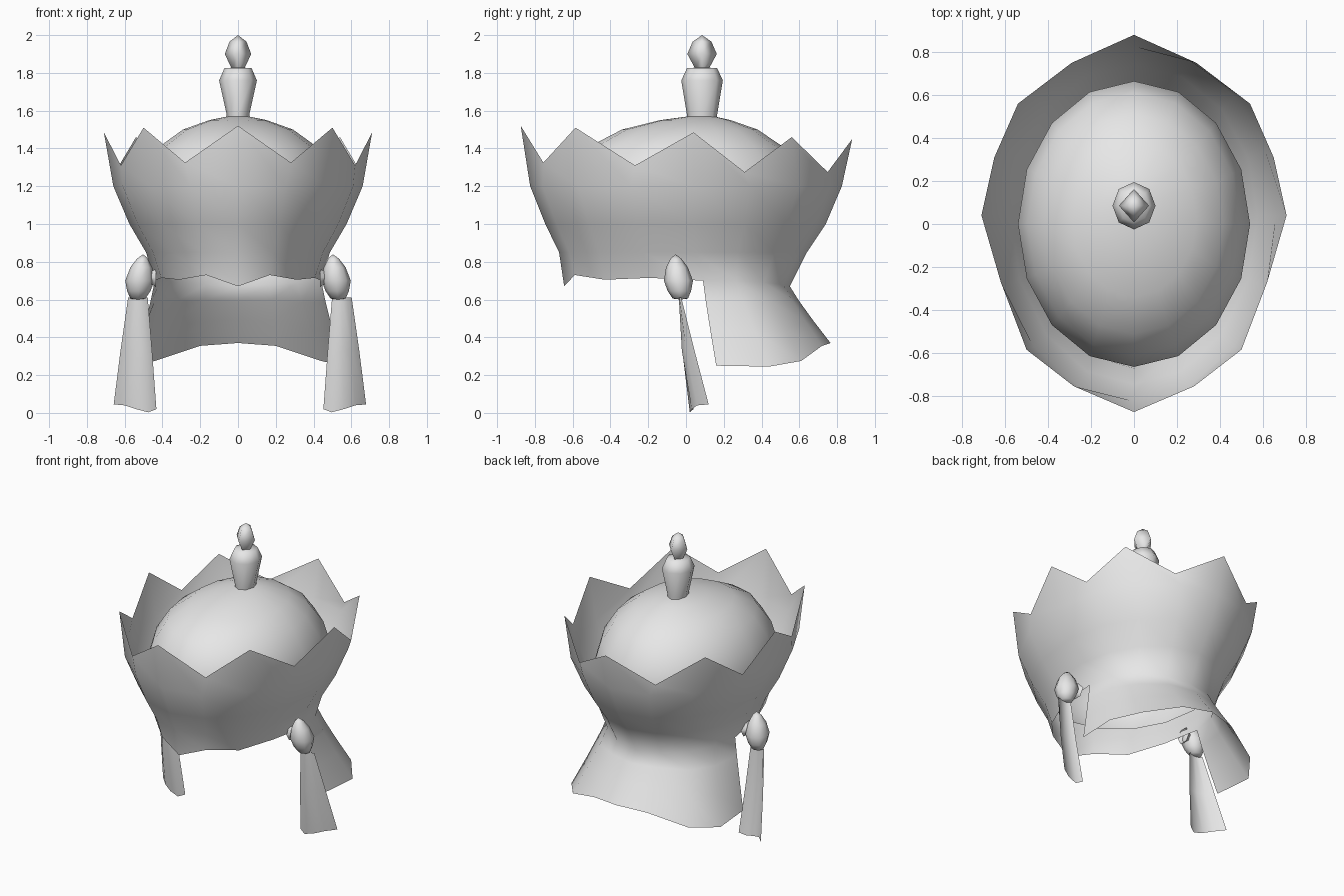
import bpy, bmesh, math

if "Cube" in bpy.data.objects:
    bpy.data.objects.remove(bpy.data.objects["Cube"])

grey = bpy.data.materials.new("light grey")
grey.diffuse_color = (0.8, 0.8, 0.8, 1)
grey.use_nodes = True
grey.node_tree.nodes["Principled BSDF"].inputs["Base Color"].default_value = grey.diffuse_color


def make_sheet(name, rows, closed=False, outward=False, skirt=(), start=0):
    """Skin a grid of points; closed joins the last column to the first.
    skirt adds open rows below the last row, beginning at column start."""
    bm = bmesh.new()
    grid = [[bm.verts.new(p) for p in r] for r in rows]
    n = len(rows[0])
    for a, b in zip(grid, grid[1:]):
        for i in range(n if closed else n - 1):
            j = (i + 1) % n
            bm.faces.new((a[i], a[j], b[j], b[i]))
    if skirt:
        lower = [grid[-1][start:start + len(skirt[0])]]
        lower += [[bm.verts.new(p) for p in r] for r in skirt]
        for a, b in zip(lower, lower[1:]):
            for i in range(len(a) - 1):
                bm.faces.new((a[i], a[i + 1], b[i + 1], b[i]))
    bmesh.ops.remove_doubles(bm, verts=bm.verts, dist=1e-5)
    bmesh.ops.recalc_face_normals(bm, faces=bm.faces)
    if outward:
        bm.normal_update()
        facing = 0
        for f in bm.faces:
            c = f.calc_center_median()
            facing += f.normal.x * c.x + f.normal.y * c.y
        if facing < 0:
            bmesh.ops.reverse_faces(bm, faces=bm.faces)
    for f in bm.faces:
        f.smooth = True
    me = bpy.data.meshes.new(name)
    bm.to_mesh(me)
    bm.free()
    me.materials.append(grey)
    ob = bpy.data.objects.new(name, me)
    bpy.context.collection.objects.link(ob)
    return ob


def ring(cx, cy, z, rx, ry, n):
    return [(cx + rx * math.sin(2 * math.pi * i / n),
             cy - ry * math.cos(2 * math.pi * i / n), z) for i in range(n)]


def egg(z, rx, front, back, cy):
    """Half ring of 9 points, front to back, with its own front and back reach."""
    pts = []
    for k in range(9):
        t = math.pi * k / 8
        c = math.cos(t)
        y = cy - c * (cy - front if c > 0 else back - cy)
        pts.append((rx * math.sin(t), y, z))
    return pts


def both_sides(half):
    """Complete a half ring by mirroring it across x."""
    return half + [(-x, y, z) for x, y, z in half[-2:0:-1]]


# Crown band: eight points along the rim, slightly wavy lower edge
rim = [(0, -.875, 1.52), (.28, -.755, 1.325), (.5, -.585, 1.51), (.62, -.27, 1.31),
       (.71, .04, 1.485), (.65, .31, 1.275), (.54, .56, 1.46), (.29, .75, 1.275),
       (0, .88, 1.45)]
neck_z = [.67, .73, .705, .715, .70, .70, .69, .68, .67]
neck = [(x, y, z) for (x, y, _), z in zip(egg(.7, .44, -.645, .55, .09), neck_z)]
band = [rim, egg(1.2, .66, -.825, .825, .04), egg(1.0, .575, -.745, .74, .04),
        egg(.85, .487, -.672, .64, .05), neck]

# Neck flap flaring out behind, continuous with the band
hem = [(.55, .16, .25), (.57, .44, .245), (.44, .61, .275), (.20, .72, .355), (0, .765, .37)]
flap = []
for f in (.25, .6, 1):
    g = f ** 1.1
    half = [(a[0] + (b[0] - a[0]) * g, a[1] + (b[1] - a[1]) * g, a[2] + (b[2] - a[2]) * f)
            for a, b in zip(neck[4:], hem)]
    flap.append(half + [(-x, y, z) for x, y, z in half[-2::-1]])
make_sheet("crown_band_and_neck_flap", [both_sides(r) for r in band], closed=True,
           outward=True, skirt=flap, start=4)

# Domed cap inside the band
dome = [(.90, .9, 0), (1.0, .975, 0), (1.12, 1, 0), (1.28, .92, 0), (1.41, .77, 0),
        (1.50, .54, .02), (1.55, .28, .05), (1.57, .1, .08), (1.57, 0, .08)]
make_sheet("cap_dome", [ring(0, cy, z, .54 * s, .665 * s, 16) for z, s, cy in dome],
           closed=True, outward=True)

# Finial: flared stem and a faceted gem on top
stem = [(1.54, .06, .08), (1.58, .06, .08), (1.76, .1, .11), (1.825, .072, .08), (1.83, 0, 0)]
make_sheet("finial_stem", [ring(0, .085, z, a, b, 8) for z, a, b in stem],
           closed=True, outward=True)
gem = [(1.82, .032, .035), (1.90, .07, .078), (1.965, .045, .05), (2.0, 0, 0)]
make_sheet("finial_gem", [ring(0, .085, z, a, b, 4) for z, a, b in gem],
           closed=True, outward=True)

for side, s in (("right", 1), ("left", -1)):
    # Bead beside the temple
    bead = [(.60, 0, .53, -.03), (.605, .04, .53, -.03), (.645, .062, .525, -.035),
            (.70, .077, .52, -.04), (.77, .058, .512, -.048), (.815, .03, .506, -.053),
            (.84, 0, .502, -.056)]
    make_sheet(side + "_bead", [ring(s * x, y, z, r, r, 8) for z, r, x, y in bead], closed=True)

    # Short flared link holding the bead to the band
    link = [[(s * x, -.035 + r * math.cos(a * math.pi / 3), .715 + r * math.sin(a * math.pi / 3))
             for a in range(6)] for x, r in ((.435, .055), (.49, .018))]
    make_sheet(side + "_link", link, closed=True)

    # Tassel: curved sheet widening downward
    top = [(.488, -.025, .61), (.51, -.035, .61), (.54, -.038, .61),
           (.57, -.035, .61), (.592, -.025, .61)]
    mid = [(.465, .0, .33), (.495, -.02, .33), (.543, -.022, .33),
           (.593, .0, .33), (.632, .045, .33)]
    end = [(.442, .04, .02), (.485, .02, .003), (.55, .03, .02),
           (.61, .06, .04), (.668, .12, .045)]
    make_sheet(side + "_tassel", [[(s * x + .01, y, z) for x, y, z in r]
                                  for r in (top, mid, end)])
